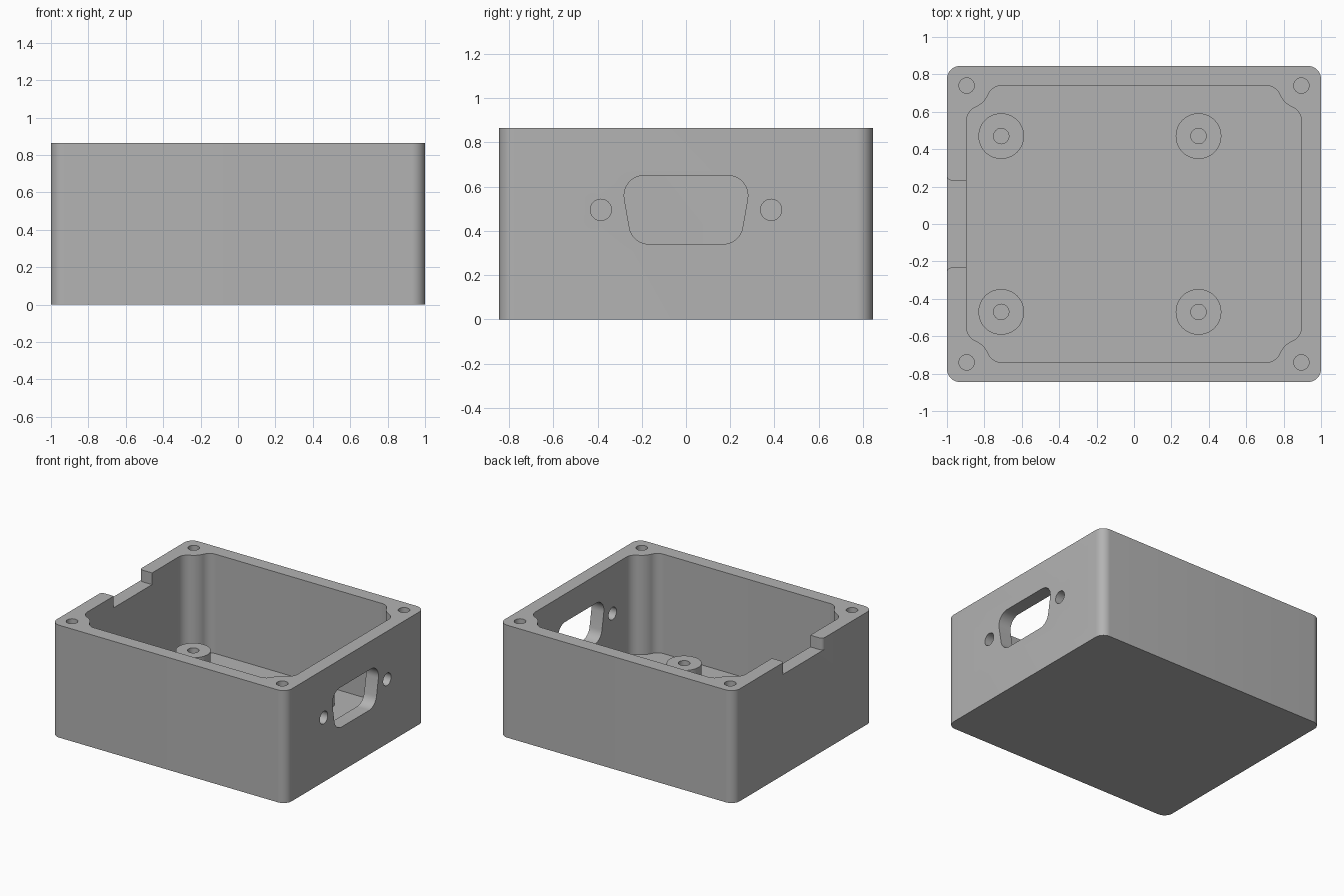
import bpy
import bmesh
import math
from mathutils import Matrix, Vector

if "Cube" in bpy.data.objects:
    bpy.data.objects.remove(bpy.data.objects["Cube"], do_unlink=True)

# Main dimensions
HX, HY, HZ = 1.0, 0.845, 0.865
WX, WY, FLOOR = 0.895, 0.74, 0.1
BOSS_R, FILLET_R, SCREW_R = 0.125, 0.08, 0.041

grey = bpy.data.materials.new("case_grey")
grey.use_nodes = True
COLOR = (0.45, 0.45, 0.45, 1)
grey.diffuse_color = COLOR
grey.node_tree.nodes["Principled BSDF"].inputs["Base Color"].default_value = COLOR


def arc(cx, cy, r, a0, a1, n=12):
    angles = [a0 + (a1 - a0) * i / n for i in range(n + 1)]
    return [(cx + r * math.cos(a), cy + r * math.sin(a)) for a in angles]


def circle(cx, cy, r, n=40):
    return arc(cx, cy, r, 0, 2 * math.pi, n)[:-1]


def rounded(corners, n=10):
    """Outline from (x, y, radius) corners; radius 0 stays sharp."""
    pts = []
    for i, (x, y, r) in enumerate(corners):
        p = Vector((x, y))
        if r == 0:
            pts.append((x, y))
            continue
        u = (Vector(corners[i - 1][:2]) - p).normalized()
        v = (Vector(corners[(i + 1) % len(corners)][:2]) - p).normalized()
        half = u.angle(v) / 2
        c = p + (u + v).normalized() * (r / math.sin(half))
        t0, t1 = p + u * (r / math.tan(half)) - c, p + v * (r / math.tan(half)) - c
        a0 = math.atan2(t0.y, t0.x)
        turn = math.atan2(t0.x * t1.y - t0.y * t1.x, t0.dot(t1))
        pts += arc(c.x, c.y, r, a0, a0 + turn, n)
    return pts


def prism(name, outline, z0, z1, matrix=None):
    bm = bmesh.new()
    face = bm.faces.new([bm.verts.new((x, y, z0)) for x, y in outline])
    ext = bmesh.ops.extrude_face_region(bm, geom=[face])
    top = [g for g in ext["geom"] if isinstance(g, bmesh.types.BMVert)]
    bmesh.ops.translate(bm, verts=top, vec=(0, 0, z1 - z0))
    if matrix:
        bm.transform(matrix)
    bmesh.ops.recalc_face_normals(bm, faces=bm.faces)
    mesh = bpy.data.meshes.new(name)
    bm.to_mesh(mesh)
    bm.free()
    mesh.materials.append(grey)
    ob = bpy.data.objects.new(name, mesh)
    bpy.context.collection.objects.link(ob)
    return ob


def carve(ob, cutters):
    """Cut the parts away, then shade smooth with sharp edges kept."""
    for cutter in cutters:
        mod = ob.modifiers.new(cutter.name, "BOOLEAN")
        mod.operation = "DIFFERENCE"
        mod.solver = "EXACT"
        mod.object = cutter
        cutter.hide_render = True
    bpy.context.view_layer.update()
    deps = bpy.context.evaluated_depsgraph_get()
    mesh = bpy.data.meshes.new_from_object(ob.evaluated_get(deps))
    ob.modifiers.clear()
    ob.data = mesh
    for cutter in cutters:
        bpy.data.objects.remove(cutter, do_unlink=True)
    bpy.ops.object.select_all(action="DESELECT")
    ob.select_set(True)
    bpy.context.view_layer.objects.active = ob
    bpy.ops.object.shade_smooth_by_angle(angle=math.radians(30))


# Cavity outline: one corner with its blended screw boss, mirrored round
reach = math.sqrt((BOSS_R + FILLET_R) ** 2 - FILLET_R ** 2)
steep, shallow = math.atan2(reach, FILLET_R), math.atan2(FILLET_R, reach)
corner = arc(WX - FILLET_R, WY - reach, FILLET_R, 0, steep)
corner += arc(WX, WY, BOSS_R, math.pi + steep, math.pi + shallow)[1:-1]
corner += arc(WX - reach, WY - FILLET_R, FILLET_R, shallow, math.pi / 2)
upper = corner + [(-x, y) for x, y in reversed(corner)]
cavity = upper + [(x, -y) for x, y in reversed(upper)]

# Box body
R = 0.07
body = prism("box_body", rounded([(HX, HY, R), (-HX, HY, R), (-HX, -HY, R), (HX, -HY, R)]), 0, HZ)
cutters = [prism("cavity_cutter", cavity, FLOOR, HZ + 0.1)]

# Corner screw holes
for sx in (-1, 1):
    for sy in (-1, 1):
        cutters.append(prism("screw_cutter", circle(sx * WX, sy * WY, SCREW_R), HZ - 0.4, HZ + 0.1))

# Cable notch in the wall, flared at the outside
N, F = 0.233, 0.025
notch = [(-0.8, -N)] + arc(-HX + F, -N - F, F, math.pi / 2, math.pi, 6)
notch += [(-1.1, -N - F), (-1.1, N + F)]
notch += arc(-HX + F, N + F, F, math.pi, 1.5 * math.pi, 6) + [(-0.8, N)]
cutters.append(prism("notch_cutter", notch, HZ - 0.09, HZ + 0.1))

# Connector opening and its two fixing holes: outline (y, z) pushed along x
side = Matrix(((0, 0, 1, 0), (1, 0, 0, 0), (0, 1, 0, 0), (0, 0, 0, 1)))
port = rounded([(0.297, 0.65, 0.09), (-0.297, 0.65, 0.09), (-0.243, 0.34, 0.09), (0.243, 0.34, 0.09)])
cutters.append(prism("port_cutter", port, 0.8, 1.1, side))
for y in (-0.385, 0.385):
    cutters.append(prism("fixing_cutter", circle(y, 0.495, 0.048), 0.8, 1.1, side))
carve(body, cutters)

# Board standoffs on the floor
for x, end in ((-0.71, "right"), (0.345, "left")):
    for y, face in ((-0.47, "front"), (0.47, "back")):
        post = prism(f"standoff_{face}_{end}", circle(x, y, 0.122, 48), FLOOR - 0.02, 0.228)
        carve(post, [prism("post_cutter", circle(x, y, SCREW_R), FLOOR, 0.4)])
